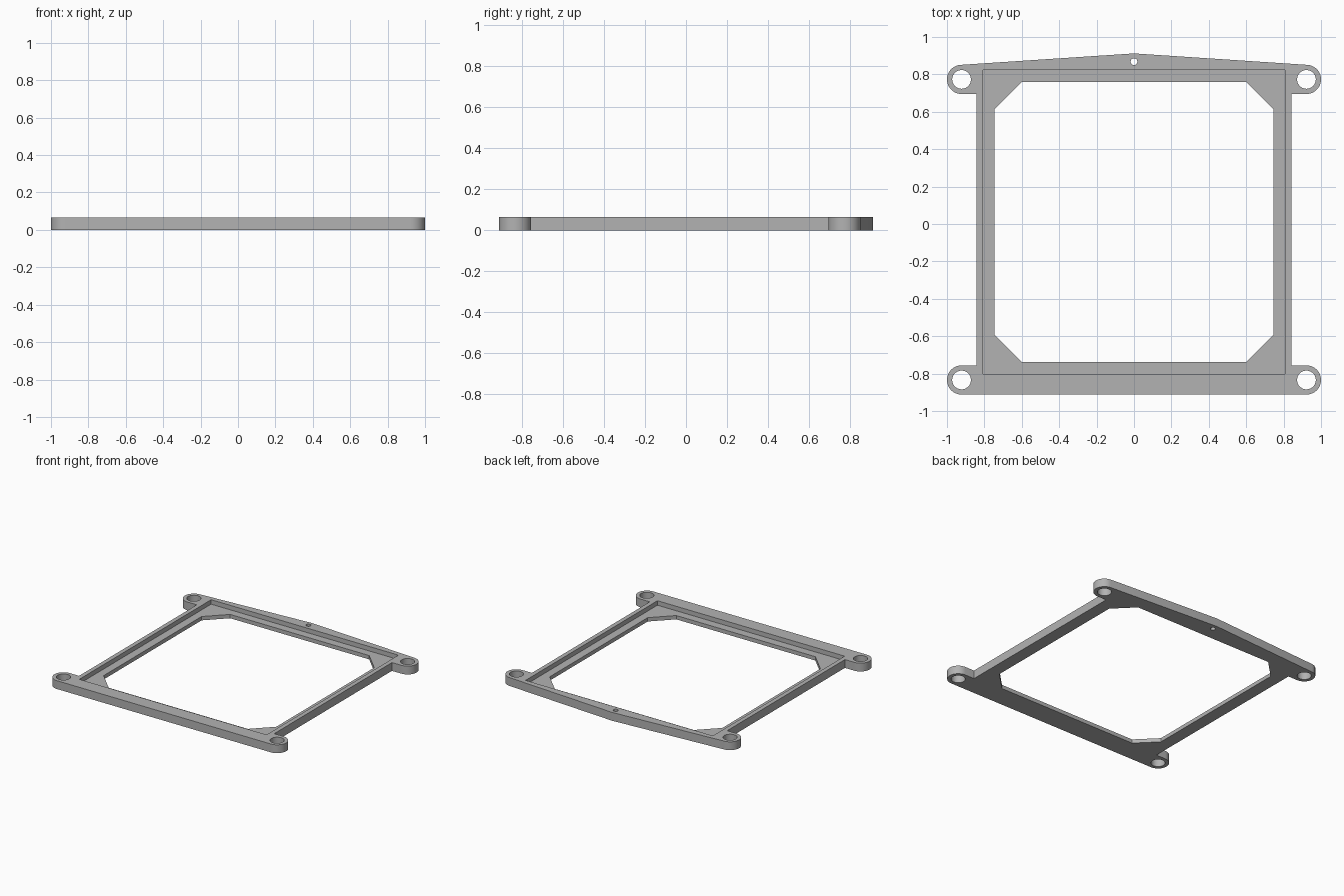
import bpy, bmesh, math

cube = bpy.data.objects.get("Cube")
if cube:
    bpy.data.objects.remove(cube, do_unlink=True)

HEIGHT, LEDGE = 0.065, 0.03
LUG_X, LUG_R, HOLE_R = 0.922, 0.078, 0.05
LUG_BACK, LUG_FRONT = 0.773, -0.834
SIDE_X = 0.842

grey = bpy.data.materials.new("light grey")
grey.use_nodes = True
grey.diffuse_color = (0.45, 0.45, 0.45, 1)
grey.node_tree.nodes["Principled BSDF"].inputs["Base Color"].default_value = grey.diffuse_color


def arc(x, y, r, start, end, steps):
    angles = [math.radians(start + (end - start) * i / steps) for i in range(steps + 1)]
    return [(x + r * math.cos(a), y + r * math.sin(a)) for a in angles]


def circle(x, y, r):
    return arc(x, y, r, 0, 360, 48)[:-1]


def mirrored(half):
    """Close a right-hand outline with its mirror image across x = 0."""
    return half + [(-x, y) for x, y in reversed(half) if x > 0]


def prism(name, outline, bottom, top):
    bm = bmesh.new()
    face = bm.faces.new([bm.verts.new((x, y, bottom)) for x, y in outline])
    result = bmesh.ops.extrude_face_region(bm, geom=[face])
    moved = [v for v in result["geom"] if isinstance(v, bmesh.types.BMVert)]
    bmesh.ops.translate(bm, verts=moved, vec=(0, 0, top - bottom))
    bmesh.ops.recalc_face_normals(bm, faces=bm.faces)
    mesh = bpy.data.meshes.new(name)
    bm.to_mesh(mesh)
    bm.free()
    mesh.materials.append(grey)
    obj = bpy.data.objects.new(name, mesh)
    bpy.context.collection.objects.link(obj)
    return obj


# Frame plate with four rounded lugs and a peaked back edge
half = arc(LUG_X, LUG_FRONT, LUG_R, -90, 90, 24)
half += [(SIDE_X, LUG_FRONT + LUG_R), (SIDE_X, LUG_BACK - LUG_R)]
half += arc(LUG_X, LUG_BACK, LUG_R, -90, 86, 24)
half += [(0, 0.912)]
frame = prism("mounting_frame", mirrored(half), 0, HEIGHT)

# Chamfered opening, recess above the ledge, lug holes and small back hole
opening = [(0.6, -0.737), (0.745, -0.592), (0.745, 0.615), (0.6, 0.76)]
recess = [(0.808, -0.802), (0.808, 0.823)]
cutters = [
    prism("opening_cutter", mirrored(opening), -0.1, 0.2),
    prism("recess_cutter", mirrored(recess), LEDGE, 0.2),
    prism("back_hole_cutter", circle(0, 0.868, 0.018), -0.1, 0.2),
]
for side in (-1, 1):
    for y in (LUG_FRONT, LUG_BACK):
        cutters.append(prism("lug_hole_cutter", circle(side * LUG_X, y, HOLE_R), -0.1, 0.2))

bpy.ops.object.select_all(action="DESELECT")
bpy.context.view_layer.objects.active = frame
frame.select_set(True)
for cutter in cutters:
    cutter.hide_render = True
    cut = frame.modifiers.new("cut", "BOOLEAN")
    cut.operation = "DIFFERENCE"
    cut.solver = "EXACT"
    cut.object = cutter
    bpy.ops.object.modifier_apply(modifier=cut.name)
    bpy.data.objects.remove(cutter, do_unlink=True)

bpy.ops.object.shade_smooth_by_angle(angle=math.radians(30))
